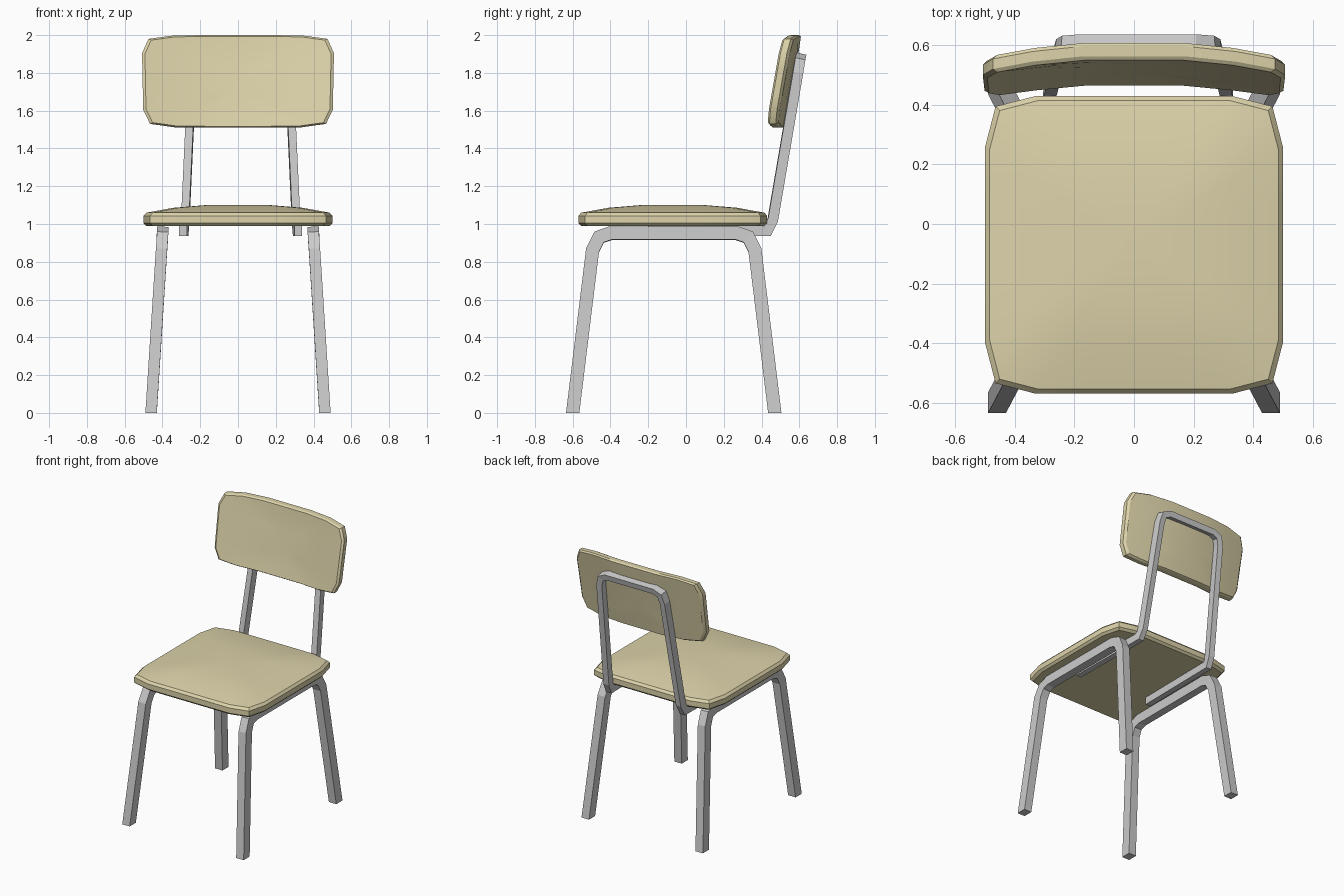
import bpy, bmesh
from mathutils import Vector as V

if "Cube" in bpy.data.objects:
    bpy.data.objects.remove(bpy.data.objects["Cube"])

wood = bpy.data.materials.new("wood")
wood.diffuse_color = (0.72, 0.65, 0.40, 1)
wood.use_nodes = True
wood.node_tree.nodes["Principled BSDF"].inputs["Base Color"].default_value = wood.diffuse_color


def finish(name, bm):
    bmesh.ops.recalc_face_normals(bm, faces=bm.faces[:])
    me = bpy.data.meshes.new(name)
    bm.to_mesh(me)
    bm.free()
    ob = bpy.data.objects.new(name, me)
    bpy.context.collection.objects.link(ob)
    return ob


def skin(bm, rings):
    """Bridge successive vertex rings with quads."""
    for a, b in zip(rings, rings[1:]):
        n = len(a)
        for i in range(n):
            bm.faces.new((a[i], a[(i + 1) % n], b[(i + 1) % n], b[i]))


def tube(name, path, u, width, depth, end_normal=None):
    """Rectangular tube with exact mitred bends; u is the width axis at the start."""
    pts = [V(p) for p in path]
    dirs = [(b - a).normalized() for a, b in zip(pts, pts[1:])]
    u = V(u)
    u = (u - dirs[0] * u.dot(dirs[0])).normalized()
    v = dirs[0].cross(u)
    sec = [pts[0] + u * i * width / 2 + v * j * depth / 2
           for i, j in ((-1, -1), (1, -1), (1, 1), (-1, 1))]
    bm = bmesh.new()
    rings = []
    for k, p in enumerate(pts):
        d = dirs[max(k - 1, 0)]
        if 0 < k < len(pts) - 1:
            n = dirs[k - 1] + dirs[k]
        else:
            n = V(end_normal) if end_normal else d
        sec = [q + d * ((p - q).dot(n) / d.dot(n)) for q in sec]
        rings.append([bm.verts.new(q) for q in sec])
    skin(bm, rings)
    bm.faces.new(rings[0])
    bm.faces.new(rings[-1])
    return finish(name, bm)


def plate(name, corner, layers, place):
    """Rounded panel: quarter outline mirrored, stacked in (scale, height) layers."""
    half = corner + [(x, -y) for x, y in reversed(corner)]
    outline = half + [(-x, y) for x, y in reversed(half)]
    bm = bmesh.new()
    rings = [[bm.verts.new(place(x * s, y * s, t)) for x, y in outline]
             for s, t in layers]
    skin(bm, rings)
    for ring, t in ((rings[0], layers[0][1]), (rings[-1], layers[-1][1])):
        c = bm.verts.new(place(0, 0, t))
        for i in range(len(ring)):
            bm.faces.new((ring[i - 1], ring[i], c))
    ob = finish(name, bm)
    ob.data.materials.append(wood)
    bpy.ops.object.select_all(action='DESELECT')
    ob.select_set(True)
    bpy.context.view_layer.objects.active = ob
    bpy.ops.object.shade_smooth_by_angle(angle=0.5)
    return ob


# Domed seat
plate("seat",
      [(0.17, 0.5), (0.33, 0.5), (0.465, 0.465), (0.5, 0.33), (0.5, 0.17)],
      [(0.34, 0.99), (0.68, 0.99), (0.97, 0.99), (1, 1.005), (1, 1.043),
       (0.97, 1.06), (0.68, 1.086), (0.34, 1.10)],
      lambda x, y, t: V((x, y - 0.07, t)))


# Curved, tilted backrest (t is the distance forward from the rear face)
def on_back(x, s, t):
    x *= 1 + 0.04 * s
    return V((x, 0.571 + 0.18 * s - 0.2 * x * x - t, 1.755 + s))


plate("backrest",
      [(0.17, 0.245), (0.34, 0.243), (0.47, 0.225), (0.505, 0.15), (0.505, 0.07)],
      [(0.34, 0), (0.68, 0), (0.97, 0), (1, 0.012), (1, 0.046),
       (0.97, 0.058), (0.68, 0.055), (0.34, 0.055)],
      on_back)

# Side leg frames: one inverted U on each side, feet cut level
bend = [(0.46, 0.535, 0), (0.405, 0.43, 0.86), (0.40, 0.395, 0.93), (0.40, 0.335, 0.951)]
for side, label in ((-1, "left"), (1, "right")):
    path = [(side * x, -0.065 - y, z) for x, y, z in bend]
    path += [(side * x, -0.065 + y, z) for x, y, z in reversed(bend)]
    tube("leg_frame_" + label, path, (1, 0, 0), 0.06, 0.07, (0, 0, 1))

# Back support: runs under the seat, up both sides and over the top
arm = [(0.305, -0.2, 0.963), (0.298, 0.43, 0.963), (0.293, 0.459, 1.02),
       (0.257, 0.592, 1.80), (0.24, 0.602, 1.86), (0.19, 0.606, 1.882)]
cx = 0.014
path = [(cx - x, y, z) for x, y, z in arm] + [(cx + x, y, z) for x, y, z in reversed(arm)]
tube("back_support", path, (1, 0, 0), 0.042, 0.054)
